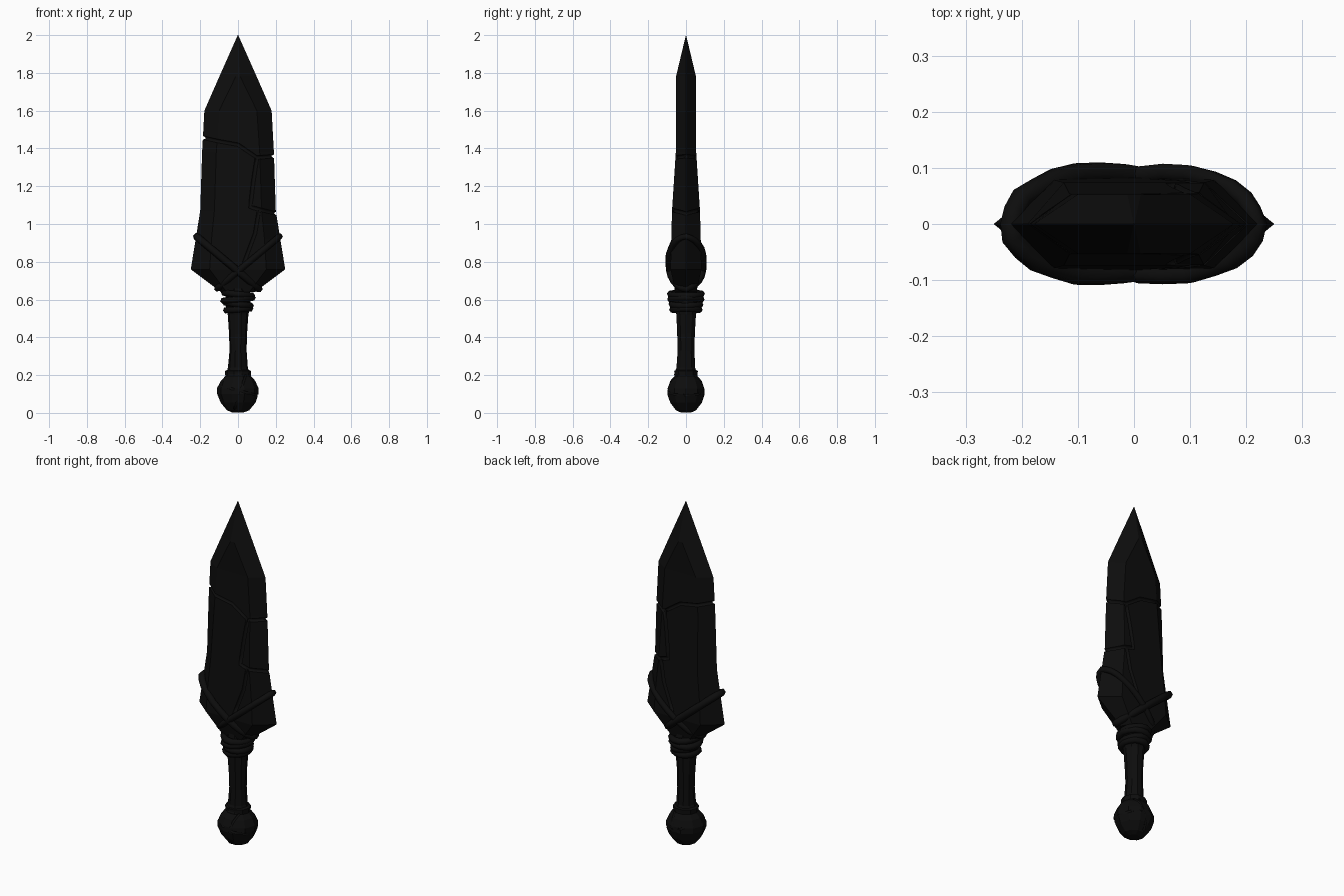
import bpy, bmesh, math, random

if "Cube" in bpy.data.objects:
    bpy.data.objects.remove(bpy.data.objects["Cube"])

random.seed(4)
mat = bpy.data.materials.new("dark_stone")
mat.diffuse_color = (0.004, 0.004, 0.004, 1)
mat.use_nodes = True
mat.node_tree.nodes["Principled BSDF"].inputs["Base Color"].default_value = mat.diffuse_color


def loft(name, rings):
    """Skin a list of equal-length point rings and cap both ends."""
    bm = bmesh.new()
    vs = [[bm.verts.new(p) for p in r] for r in rings]
    n = len(vs[0])
    for a, b in zip(vs, vs[1:]):
        for i in range(n):
            bm.faces.new((a[i], a[(i + 1) % n], b[(i + 1) % n], b[i]))
    bm.faces.new(vs[0][::-1])
    bm.faces.new(vs[-1])
    bmesh.ops.recalc_face_normals(bm, faces=bm.faces)
    me = bpy.data.meshes.new(name)
    bm.to_mesh(me)
    bm.free()
    ob = bpy.data.objects.new(name, me)
    bpy.context.collection.objects.link(ob)
    me.materials.append(mat)
    return ob


def lathe(name, profile, sides, sy=1.0, jitter=0.0):
    def ring(r, z):
        out = []
        for i in range(sides):
            a = 2 * math.pi * i / sides
            q = r * (1 + random.uniform(-jitter, jitter))
            out.append((q * math.cos(a), q * sy * math.sin(a), z))
        return out
    return loft(name, [ring(r, z) for r, z in profile])


def tube(name, pts, radius, cyclic=False):
    cu = bpy.data.curves.new(name, 'CURVE')
    cu.dimensions = '3D'
    cu.bevel_depth = radius
    cu.bevel_resolution = 1
    cu.use_fill_caps = True
    sp = cu.splines.new('POLY')
    sp.points.add(len(pts) - 1)
    for p, c in zip(sp.points, pts):
        p.co = (*c, 1)
    sp.use_cyclic_u = cyclic
    ob = bpy.data.objects.new(name, cu)
    bpy.context.collection.objects.link(ob)
    select(ob)
    bpy.ops.object.convert(target='MESH')
    ob = bpy.context.object
    ob.data.materials.append(mat)
    return ob


def select(ob):
    bpy.ops.object.select_all(action='DESELECT')
    ob.select_set(True)
    bpy.context.view_layer.objects.active = ob


def loop(name, cx, cz, a, ry, tilt, radius, n=22, jitter=0.0):
    """Closed elliptical cord in a plane tilted about y."""
    pts = []
    for i in range(n):
        t = 2 * math.pi * i / n
        j = 1 + random.uniform(-jitter, jitter)
        u = a * math.cos(t) * j
        pts.append((cx + u * math.cos(tilt), ry * math.sin(t) * j,
                    cz + u * math.sin(tilt)))
    return tube(name, pts, radius, True)


def carve(target, cutter):
    cutter.hide_render = True
    m = target.modifiers.new("crack", 'BOOLEAN')
    m.operation, m.solver, m.object = 'DIFFERENCE', 'EXACT', cutter
    select(target)
    bpy.ops.object.modifier_apply(modifier=m.name)
    bpy.data.objects.remove(cutter)


# Blade: (z, edge half width, flat half width, half thickness)
stations = [(0.64, .09, .06, .055), (0.76, .25, .15, .082), (0.92, .224, .14, .078),
            (1.07, .20, .125, .074), (1.38, .19, .115, .054), (1.6, .178, .10, .053),
            (1.78, .099, .012, .053), (2.0, .001, .0005, .0005)]
blade = loft("blade", [[(w, 0, z), (f, t, z), (-f, t, z), (-w, 0, z), (-f, -t, z), (f, -t, z)]
                       for z, w, f, t in stations])


def surface(x, z):
    for a, b in zip(stations, stations[1:]):
        if a[0] <= z <= b[0]:
            k = (z - a[0]) / (b[0] - a[0])
            w, f, t = (a[i] + k * (b[i] - a[i]) for i in (1, 2, 3))
            return t * min(1, max(0, (w - abs(x)) / (w - f)))


# Cracks running over both blade faces
cracks = [[(-.2, 1.46), (-.11, 1.44), (0, 1.42), (.10, 1.352), (.2, 1.36)],
          [(.10, 1.352), (.08, 1.22), (.065, 1.09), (.12, 1.075), (.21, 1.055)],
          [(.11, 1.07), (.09, .95), (.03, .79)]]
for side in (-1, 1):
    for line in cracks:
        pts = []
        for (x0, z0), (x1, z1) in zip(line, line[1:]):
            pts += [(x0 + (x1 - x0) * k / 3, z0 + (z1 - z0) * k / 3) for k in range(3)]
        pts.append(line[-1])
        carve(blade, tube("cutter", [(x, side * surface(x, z), z) for x, z in pts], .011))

# Grip and neck
lathe("grip", [(.066, .20), (.052, .24), (.046, .33), (.048, .42), (.055, .52),
               (.068, .57), (.068, .62), (.06, .67)], 10, 1.0, .03)

# Stone pommel with cracks
pommel = lathe("pommel", [(.03, .002), (.06, .014), (.094, .055), (.110, .10), (.110, .13),
                          (.092, .17), (.068, .195), (.07, .222), (.05, .23)], 10, .93, .02)
carve(pommel, loop("cutter", 0, .12, .112, .104, -.25, .007))
carve(pommel, loop("cutter", .01, .108, .104, .104, 1.25, .007))

# Cords crossing over the blade base
loop("cord_left", -.056, .797, .214, .092, -.696, .02, 24, .02)
loop("cord_right", .056, .797, .212, .092, .696, .017, 24, .02)

# Cord coils around the neck
for i, (z, r, tilt) in enumerate([(.548, .064, .07), (.575, .066, -.12),
                                  (.602, .074, .10), (.628, .074, -.10)]):
    loop("neck_coil_%d" % i, 0, z, r, r + .008, tilt, .018, 14, .04)
